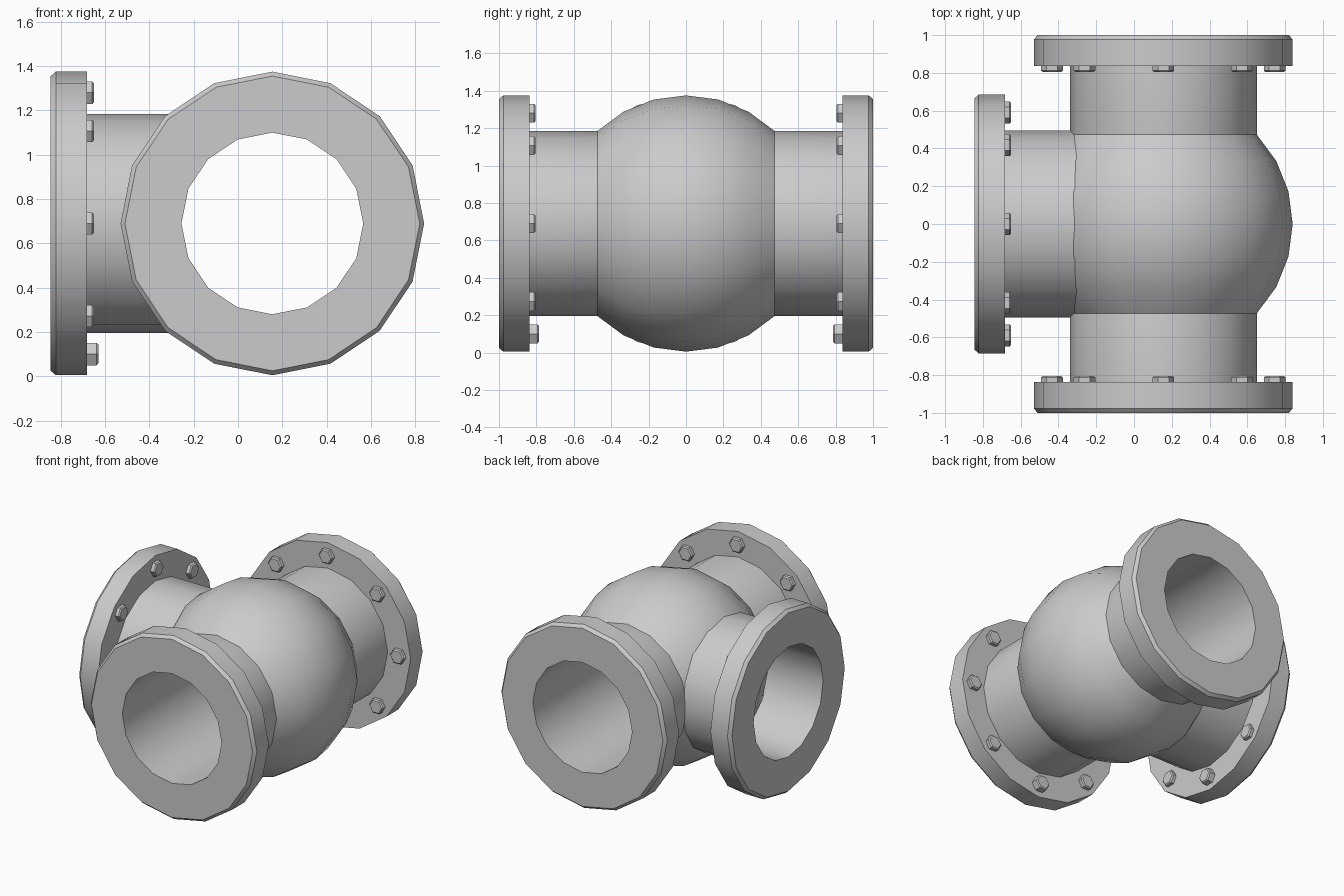
import bpy, bmesh, math
from mathutils import Vector

if "Cube" in bpy.data.objects:
    bpy.data.objects.remove(bpy.data.objects["Cube"])

CX, CZ = 0.155, 0.69      # centre of the valve body
R_FL, R_PIPE, R_BORE, R_BOLT = 0.685, 0.495, 0.41, 0.59
SIDES = 16


def finish(name, bm, turn):
    bmesh.ops.recalc_face_normals(bm, faces=bm.faces)
    me = bpy.data.meshes.new(name)
    bm.to_mesh(me)
    bm.free()
    ob = bpy.data.objects.new(name, me)
    bpy.context.collection.objects.link(ob)
    ob.location = (CX, 0, CZ)
    ob.rotation_euler.z = math.radians(turn)
    bpy.ops.object.select_all(action='DESELECT')
    ob.select_set(True)
    bpy.context.view_layer.objects.active = ob
    bpy.ops.object.shade_smooth_by_angle(angle=math.radians(30))
    return ob


def lathe(name, profile, turn, closed):
    """Revolve (along, radius) points around the local x axis."""
    bm = bmesh.new()
    rings = []
    for h, r in profile:
        rings.append([bm.verts.new((h, r * math.cos(a), r * math.sin(a)))
                      for a in (2 * math.pi * i / SIDES for i in range(SIDES))])
    pairs = list(zip(rings, rings[1:]))
    if closed:
        pairs.append((rings[-1], rings[0]))
    for p, q in pairs:
        for i in range(SIDES):
            j = (i + 1) % SIDES
            bm.faces.new((p[i], p[j], q[j], q[i]))
    return finish(name, bm, turn)


def bolts(name, turn):
    """Eight chamfered hex heads on the inner flange face; the lowest is longer."""
    bm = bmesh.new()
    for k in range(8):
        a = math.pi / 4 * k
        c = Vector((0, R_BOLT * math.sin(a), R_BOLT * math.cos(a)))
        tall = 0.052 if k == 4 else 0.032
        rings = []
        for x, r in ((0.84, 0.058), (0.837 - tall + 0.008, 0.058), (0.837 - tall, 0.049)):
            rings.append([bm.verts.new(c + Vector((x, r * math.cos(t), r * math.sin(t))))
                          for t in (math.pi / 3 * i for i in range(6))])
        for p, q in zip(rings, rings[1:]):
            for i in range(6):
                j = (i + 1) % 6
                bm.faces.new((p[i], p[j], q[j], q[i]))
        bm.faces.new(rings[0])
        bm.faces.new(rings[-1])
    finish(name, bm, turn)


# round body: belt of a sphere between the two pipes
half = math.asin(0.474 / R_FL)
arc = [(R_FL * math.sin(half * t / 3), R_FL * math.cos(half * t / 3)) for t in range(-3, 4)]
lathe("body", arc, 90, False)

# three flanged pipes; the side branch stops inside the body wall
for label, turn, bore_start, pipe_start in (("front", -90, 0.0, 0.46),
                                            ("back", 90, 0.0, 0.46),
                                            ("side", 180, 0.43, 0.43)):
    lathe(label + "_flanged_pipe", [
        (pipe_start, R_PIPE), (0.837, R_PIPE), (0.837, R_FL), (0.977, R_FL),
        (1.0, R_FL - 0.02), (1.0, R_BORE), (bore_start, R_BORE)], turn, True)
    bolts(label + "_flange_bolts", turn)
